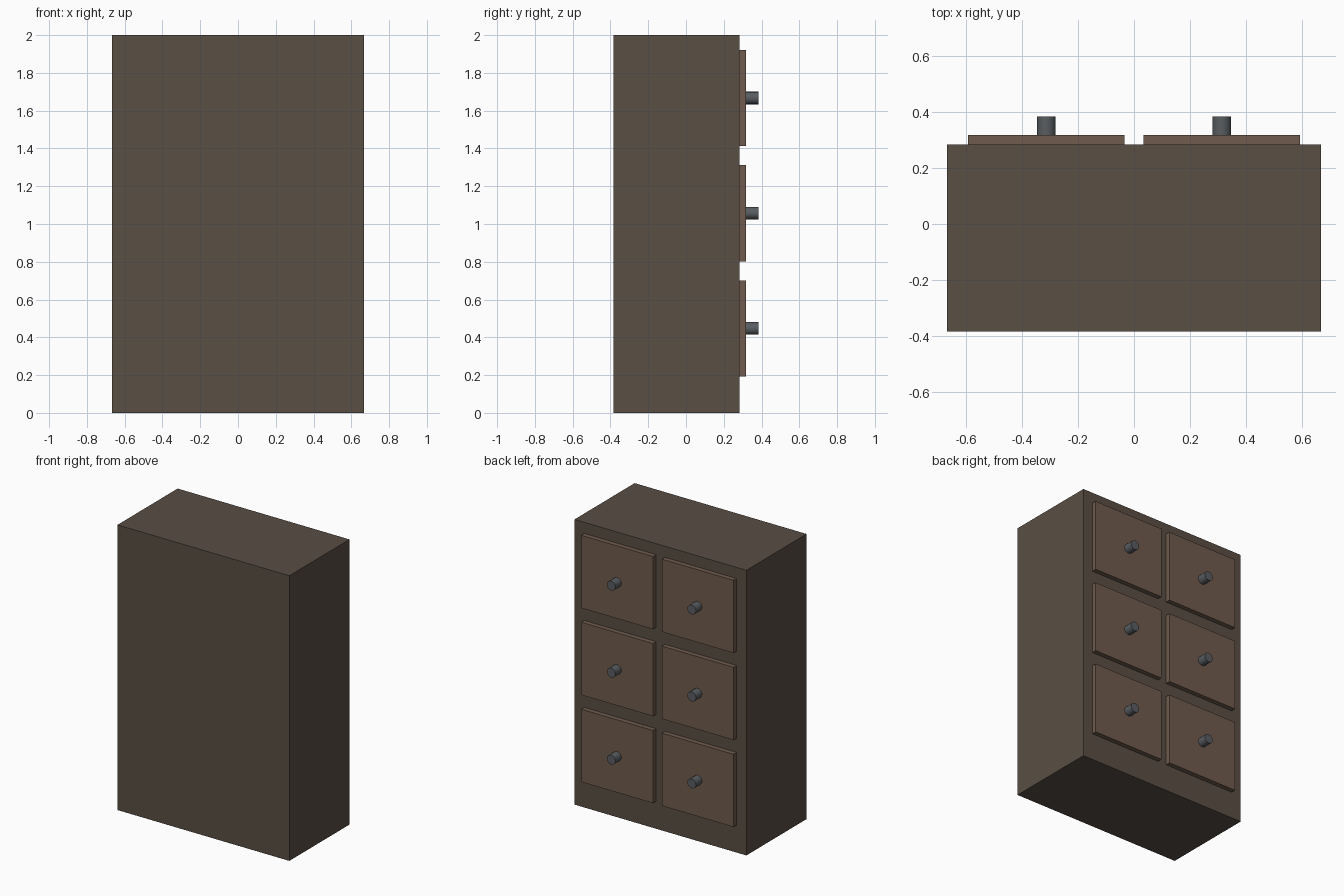
import bpy
import math

if "Cube" in bpy.data.objects:
    bpy.data.objects.remove(bpy.data.objects["Cube"])


def material(name, rgb):
    mat = bpy.data.materials.new(name)
    mat.diffuse_color = (*rgb, 1.0)
    mat.use_nodes = True
    mat.node_tree.nodes["Principled BSDF"].inputs["Base Color"].default_value = mat.diffuse_color
    return mat


dark_wood = material("dark_wood", (0.10, 0.077, 0.058))
drawer_wood = material("drawer_wood", (0.16, 0.105, 0.074))
metal = material("knob_metal", (0.10, 0.11, 0.12))


def box(name, lo, hi, mat):
    centre = [(a + b) / 2 for a, b in zip(lo, hi)]
    bpy.ops.mesh.primitive_cube_add(size=1, location=centre)
    obj = bpy.context.object
    obj.name = name
    obj.scale = [b - a for a, b in zip(lo, hi)]
    bpy.ops.object.transform_apply(location=False, rotation=False, scale=True)
    obj.data.materials.append(mat)


def knob(name, x, y0, y1, z, radius):
    bpy.ops.mesh.primitive_cylinder_add(
        vertices=16, radius=radius, depth=y1 - y0,
        location=(x, (y0 + y1) / 2, z), rotation=(math.pi / 2, 0, 0))
    obj = bpy.context.object
    obj.name = name
    obj.data.materials.append(metal)
    bpy.ops.object.shade_smooth_by_angle(angle=math.radians(30))


BACK, FACE, PANEL, TIP = -0.3833, 0.2833, 0.3167, 0.3833

# Cabinet carcass
box("cabinet_body", (-0.6667, BACK, 0), (0.6667, FACE, 2), dark_wood)

# Drawer fronts on the +y face, each with a round knob
half_w, half_h = 0.2785, 0.255
for row, z in enumerate((0.447, 1.057, 1.667), 1):
    for side, x in (("left", -0.3125), ("right", 0.3125)):
        box(f"drawer_front_{side}_{row}",
            (x - half_w, FACE, z - half_h), (x + half_w, PANEL, z + half_h),
            drawer_wood)
        knob(f"drawer_knob_{side}_{row}", x, PANEL, TIP, z, 0.0333)
